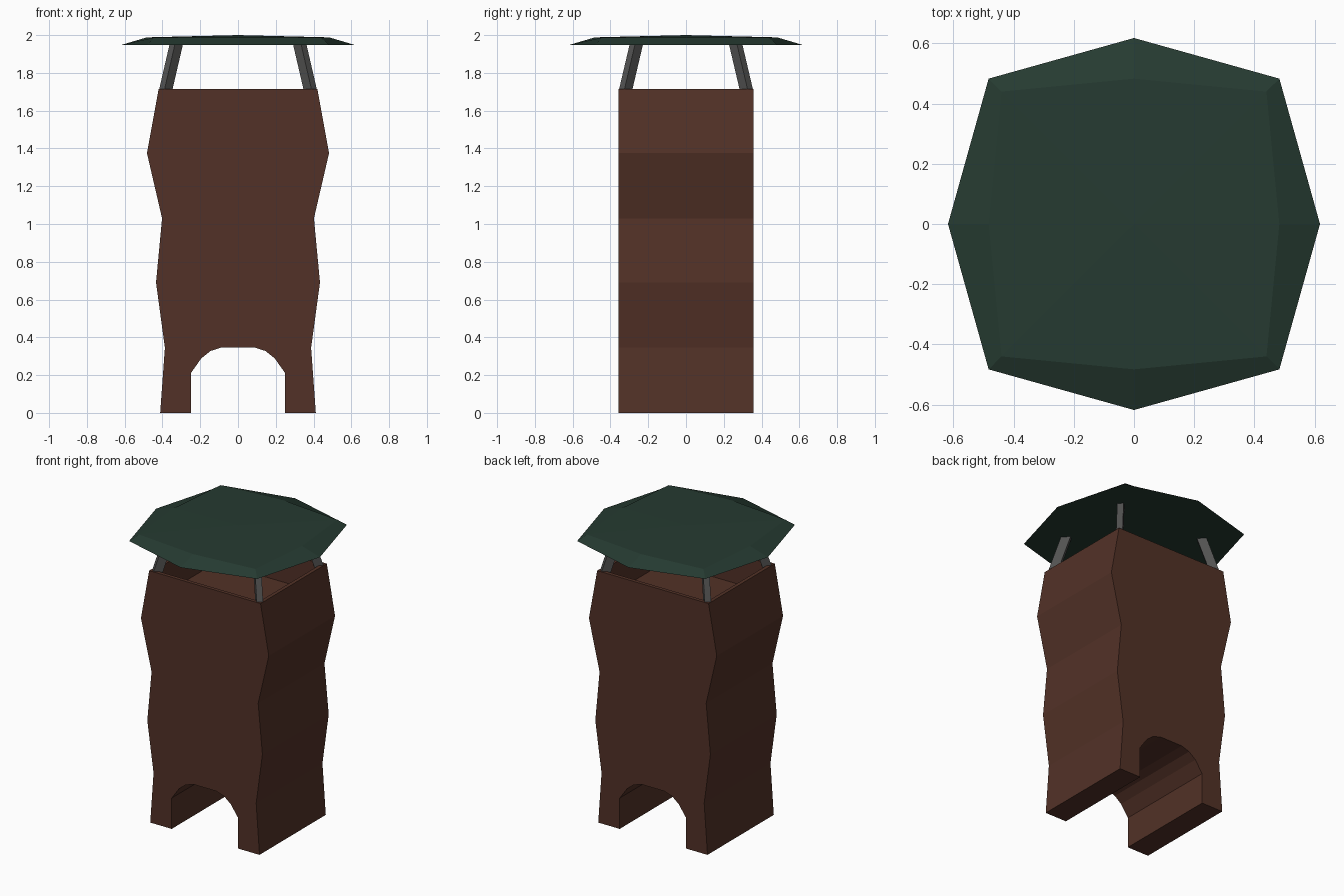
import bpy, bmesh
from mathutils import Vector

if "Cube" in bpy.data.objects:
    bpy.data.objects.remove(bpy.data.objects["Cube"])


def material(name, rgb):
    m = bpy.data.materials.new(name)
    m.diffuse_color = (*rgb, 1)
    m.use_nodes = True
    m.node_tree.nodes["Principled BSDF"].inputs["Base Color"].default_value = m.diffuse_color
    return m


brown = material("dark brown", (0.085, 0.031, 0.020))
green = material("dark green", (0.019, 0.043, 0.031))
grey = material("iron grey", (0.085, 0.085, 0.083))


def finish(bm, name, mat):
    bmesh.ops.recalc_face_normals(bm, faces=bm.faces)
    me = bpy.data.meshes.new(name)
    bm.to_mesh(me)
    bm.free()
    me.materials.append(mat)
    ob = bpy.data.objects.new(name, me)
    bpy.context.collection.objects.link(ob)
    return ob


# Body: wavy front profile with an arch, extruded along y
DEPTH = 0.357
half = [(0.085, 0.347), (0.145, 0.328), (0.195, 0.288), (0.25, 0.21), (0.25, 0),
        (0.412, 0), (0.387, 0.345), (0.434, 0.69), (0.402, 1.03), (0.482, 1.375), (0.42, 1.715)]
profile = half + [(-x, z) for x, z in reversed(half)]
bm = bmesh.new()
front = bm.faces.new([bm.verts.new((x, -DEPTH, z)) for x, z in profile])
ext = bmesh.ops.extrude_face_region(bm, geom=[front])
bmesh.ops.translate(bm, vec=(0, 2 * DEPTH, 0),
                    verts=[g for g in ext["geom"] if isinstance(g, bmesh.types.BMVert)])
bmesh.ops.recalc_face_normals(bm, faces=bm.faces)

# Recessed top: rim, inner walls and floor
top = next(f for f in bm.faces if all(v.co.z > 1.7 for v in f.verts))
bmesh.ops.inset_region(bm, faces=[top], thickness=0.035)
ext = bmesh.ops.extrude_discrete_faces(bm, faces=[top])
for v in ext["faces"][0].verts:
    v.co.z -= 0.2
finish(bm, "chimney_body", brown)

# Four leaning corner posts, turned to face the diagonals
for sx in (-1, 1):
    for sy in (-1, 1):
        bm = bmesh.new()
        out = Vector((sx, sy, 0)).normalized()
        side = Vector((-out.y, out.x, 0))
        rings = []
        for cx, cy, z in ((0.385, 0.322, 1.70), (0.326, 0.262, 1.955)):
            c = Vector((sx * cx, sy * cy, z))
            rings.append([bm.verts.new(c + out * 0.03 * a + side * 0.02 * b)
                          for a, b in ((1, 1), (-1, 1), (-1, -1), (1, -1))])
        lo, hi = rings
        bm.faces.new(lo)
        bm.faces.new(hi)
        for i in range(4):
            j = (i + 1) % 4
            bm.faces.new((lo[i], lo[j], hi[j], hi[i]))
        name = ("right" if sx > 0 else "left") + ("_back" if sy > 0 else "_front") + "_post"
        finish(bm, name, grey)

# Roof cap: eight-sided eave, upper ring, shallow peak, flat underside
bm = bmesh.new()
dirs = [(1, 0), (1, 1), (0, 1), (-1, 1), (-1, 0), (-1, -1), (0, -1), (1, -1)]


def ring(mid, corner, z_mid, z_corner):
    out = []
    for x, y in dirs:
        diag = x and y
        r = corner if diag else mid
        out.append(bm.verts.new((x * r, y * r, z_corner if diag else z_mid)))
    return out


eave = ring(0.618, 0.483, 1.948, 1.948)
upper = ring(0.483, 0.44, 1.988, 1.988)
peak = bm.verts.new((0, 0, 2.0))
bm.faces.new(eave)
for i in range(8):
    j = (i + 1) % 8
    bm.faces.new((eave[i], eave[j], upper[j], upper[i]))
    bm.faces.new((upper[i], upper[j], peak))
finish(bm, "roof_cap", green)
